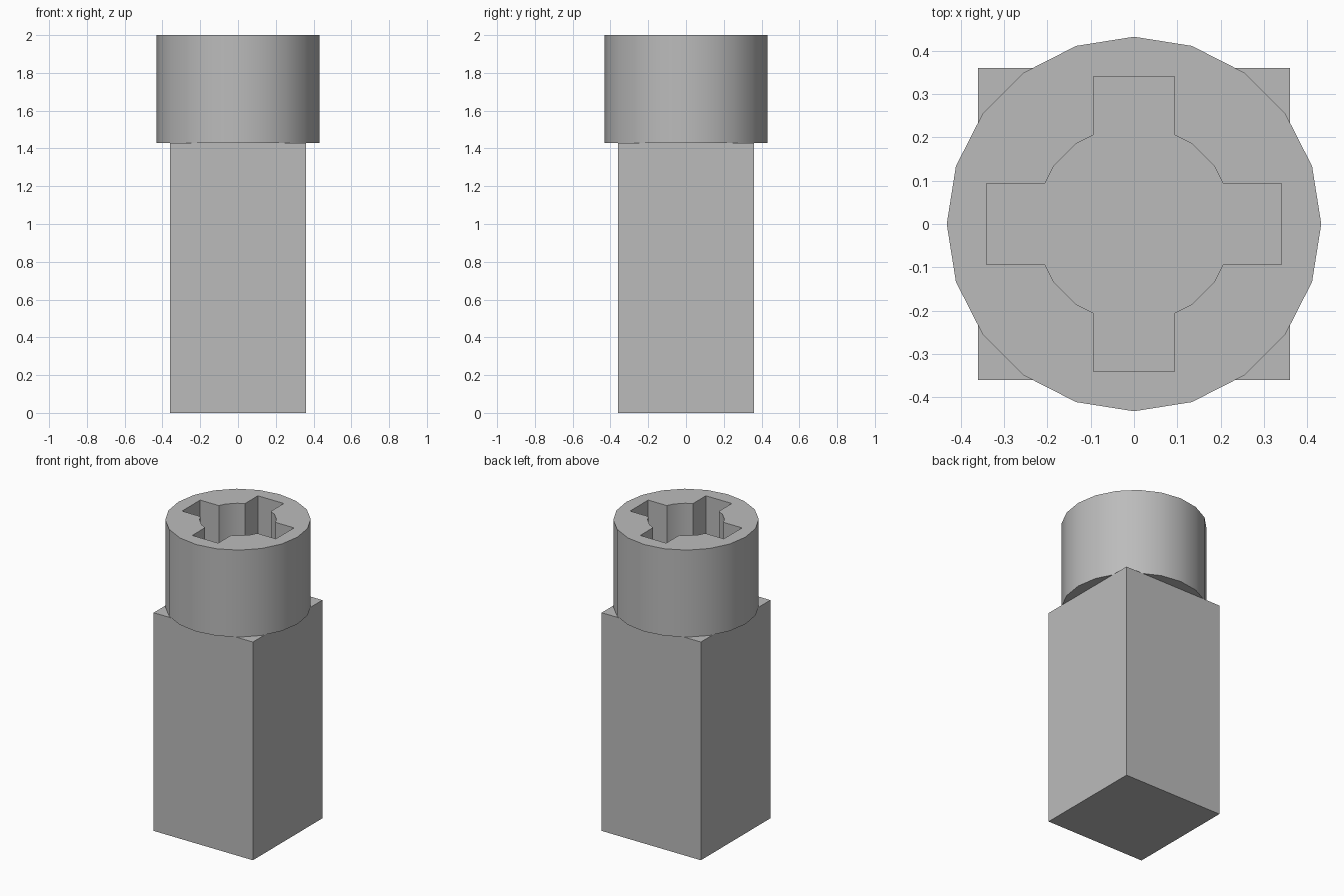
import bpy, bmesh, math
from mathutils import Matrix, Vector

cube = bpy.data.objects.get("Cube")
if cube:
    bpy.data.objects.remove(cube, do_unlink=True)

HALF_WIDTH = 0.36
SHOULDER_Z = 1.43
TOP_Z = 2.0
COLLAR_RADIUS = 0.432

grey = bpy.data.materials.new("light grey")
grey.use_nodes = True
colour = (0.5, 0.5, 0.5, 1)
grey.diffuse_color = colour
grey.node_tree.nodes["Principled BSDF"].inputs["Base Color"].default_value = colour


def finish(bm, name):
    bmesh.ops.recalc_face_normals(bm, faces=bm.faces)
    mesh = bpy.data.meshes.new(name)
    bm.to_mesh(mesh)
    bm.free()
    mesh.materials.append(grey)
    obj = bpy.data.objects.new(name, mesh)
    bpy.context.collection.objects.link(obj)
    return obj


def add_loop(bm, points, z):
    verts = [bm.verts.new((p.x, p.y, z)) for p in points]
    return [bm.edges.new((a, b)) for a, b in zip(verts, verts[1:] + verts[:1])]


# Square shaft
bm = bmesh.new()
bmesh.ops.create_cube(bm, size=1)
bmesh.ops.scale(bm, vec=(2 * HALF_WIDTH, 2 * HALF_WIDTH, SHOULDER_Z), verts=bm.verts)
bmesh.ops.translate(bm, vec=(0, 0, SHOULDER_Z / 2), verts=bm.verts)
finish(bm, "square_shaft")

# Twenty-sided collar with a cross-shaped socket
outer = [Vector((COLLAR_RADIUS, 0)) @ Matrix.Rotation(-i * math.tau / 20, 2)
         for i in range(20)]
quarter = [Vector(p) for p in ((0.34, -0.094), (0.34, 0.094), (0.205, 0.094),
                               (0.185, 0.134), (0.134, 0.185), (0.094, 0.205))]
socket = [Matrix.Rotation(k * math.pi / 2, 2) @ p for k in range(4) for p in quarter]

bm = bmesh.new()
edges = add_loop(bm, outer, SHOULDER_Z) + add_loop(bm, socket, SHOULDER_Z)
bmesh.ops.triangle_fill(bm, edges=edges, use_beauty=True, normal=(0, 0, 1))
# Extrude the ring upward, keeping the underside as the overhang
result = bmesh.ops.extrude_face_region(bm, geom=bm.faces[:], use_keep_orig=True)
raised = [g for g in result["geom"] if isinstance(g, bmesh.types.BMVert)]
bmesh.ops.translate(bm, vec=(0, 0, TOP_Z - SHOULDER_Z), verts=raised)
collar = finish(bm, "socket_collar")

# Smooth the round walls, keep the rims and slot corners sharp
bpy.ops.object.select_all(action="DESELECT")
collar.select_set(True)
bpy.context.view_layer.objects.active = collar
bpy.ops.object.shade_smooth_by_angle(angle=math.radians(30))
